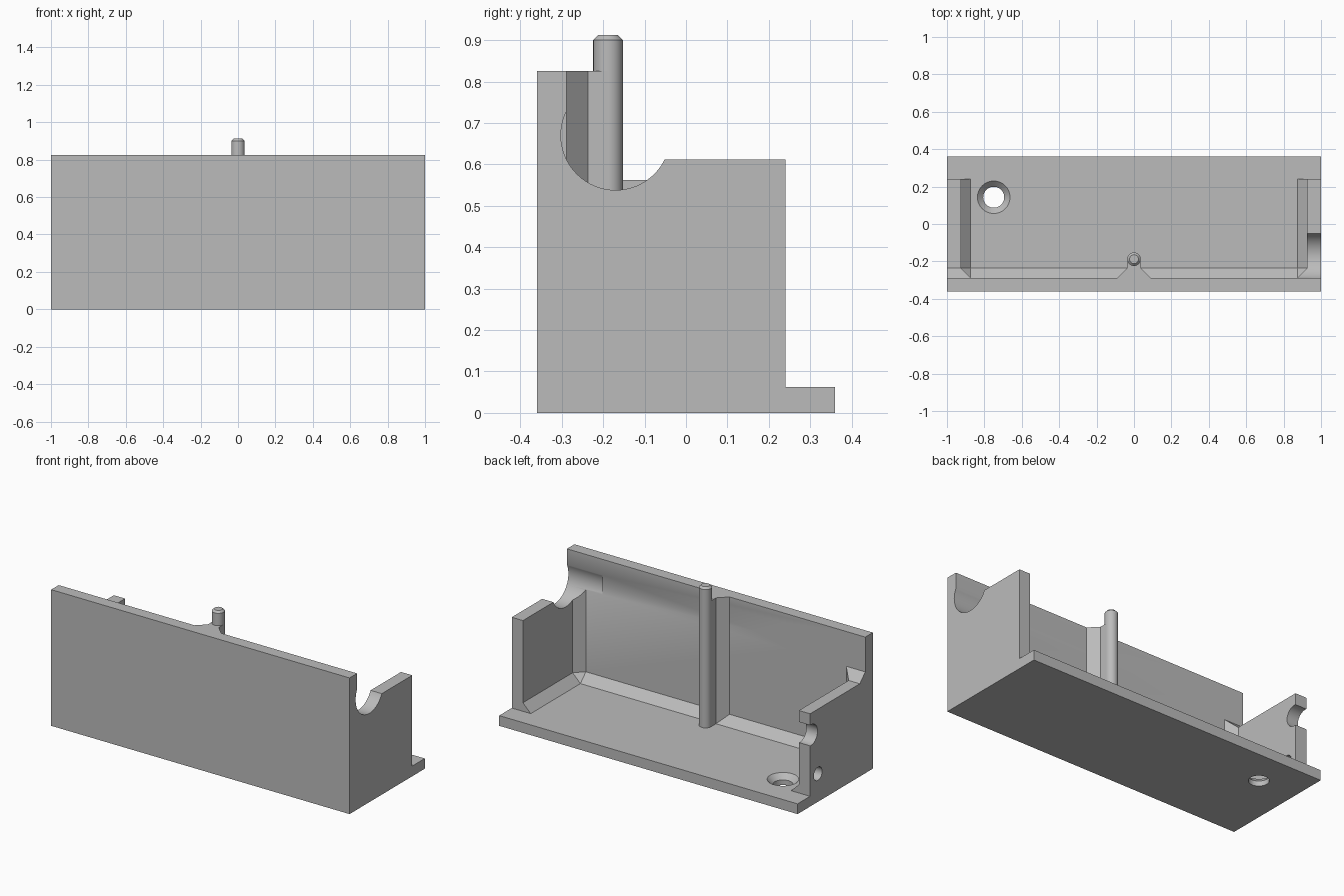
import bpy, bmesh
from math import radians
from mathutils import Matrix, Vector

if "Cube" in bpy.data.objects:
    bpy.data.objects.remove(bpy.data.objects["Cube"], do_unlink=True)

GREY = bpy.data.materials.new("plain grey")
GREY.use_nodes = True
GREY.diffuse_color = (0.5, 0.5, 0.5, 1)
GREY.node_tree.nodes["Principled BSDF"].inputs["Base Color"].default_value = (0.5, 0.5, 0.5, 1)


def finish(name, bm):
    bmesh.ops.recalc_face_normals(bm, faces=bm.faces)
    mesh = bpy.data.meshes.new(name)
    bm.to_mesh(mesh)
    bm.free()
    mesh.materials.append(GREY)
    obj = bpy.data.objects.new(name, mesh)
    bpy.context.collection.objects.link(obj)
    return obj


def prism(name, points, direction):
    """Extrude a closed polygon along a direction."""
    bm = bmesh.new()
    face = bm.faces.new([bm.verts.new(p) for p in points])
    new = bmesh.ops.extrude_face_region(bm, geom=[face])["geom"]
    bmesh.ops.translate(bm, vec=direction,
                        verts=[g for g in new if isinstance(g, bmesh.types.BMVert)])
    return finish(name, bm)


def cone(name, centre, r1, r2, depth, axis="Z"):
    bm = bmesh.new()
    turn = Matrix.Rotation(radians(90), 4, "Y") if axis == "X" else Matrix()
    bmesh.ops.create_cone(bm, cap_ends=True, segments=64, radius1=r1, radius2=r2,
                          depth=depth, matrix=Matrix.Translation(centre) @ turn)
    return finish(name, bm)


def activate(obj):
    bpy.ops.object.select_all(action="DESELECT")
    obj.select_set(True)
    bpy.context.view_layer.objects.active = obj


def cut(obj, cutter):
    cutter.hide_render = True
    mod = obj.modifiers.new("cut", "BOOLEAN")
    mod.operation = "DIFFERENCE"
    mod.solver = "EXACT"
    mod.object = cutter
    activate(obj)
    bpy.ops.object.modifier_apply(modifier=mod.name)
    bpy.data.objects.remove(cutter, do_unlink=True)


def smooth(obj):
    activate(obj)
    bpy.ops.object.shade_smooth_by_angle(angle=radians(30))


FRONT, INNER, WALL_END, BACK = -0.36, -0.288, 0.24, 0.36
FLOOR, TOP, CH = 0.062, 0.825, 0.052
RIGHT_TOP, LEFT_TOP = 0.612, 0.562

# Bracket body: side profile with base ledge, side wall height and front wall
profile = [(FRONT, 0), (BACK, 0), (BACK, FLOOR), (WALL_END, FLOOR), (WALL_END, RIGHT_TOP),
           (INNER + CH, RIGHT_TOP), (INNER, RIGHT_TOP + CH), (INNER, TOP), (FRONT, TOP)]
body = prism("bracket_body", [(-1, y, z) for y, z in profile], (2, 0, 0))

# Lower the wall at -x
lower = [(0.3, LEFT_TOP), (INNER + CH, LEFT_TOP), (INNER, LEFT_TOP + CH), (INNER, 0.75), (0.3, 0.75)]
cut(body, prism("wall_cutter", [(-1.1, y, z) for y, z in lower], (0.6, 0, 0)))

# Open cavity with chamfered floor and corner edges
bm = bmesh.new()
size = Vector((1.85, 0.6, 0.9))
bmesh.ops.create_cube(bm, size=1, matrix=Matrix.Translation(
    (0, INNER + size.y / 2, FLOOR + size.z / 2)) @ Matrix.Diagonal(size).to_4x4())


def chamfered(edge):
    a, b = (v.co for v in edge.verts)
    mid = (a + b) / 2
    at_floor = mid.z < FLOOR + 0.01 and mid.y < INNER + 0.5
    corner = abs(a.z - b.z) > 0.5 and mid.y < INNER + 0.01
    return at_floor or corner


bmesh.ops.bevel(bm, geom=[e for e in bm.edges if chamfered(e)], offset=CH,
                offset_type="OFFSET", segments=1, affect="EDGES")
cut(body, finish("cavity_cutter", bm))

# Round saddle at +x, notch and small hole at -x
cut(body, cone("saddle_cutter", (0.93, -0.17, 0.67), 0.132, 0.132, 0.34, "X"))
cut(body, cone("notch_cutter", (-0.97, 0.232, 0.43), 0.063, 0.063, 0.2, "X"))
cut(body, cone("side_hole_cutter", (-0.97, 0.165, 0.17), 0.04, 0.04, 0.2, "X"))

# Countersunk hole in the base
cut(body, cone("hole_cutter", (-0.75, 0.143, 0), 0.056, 0.056, 0.3))
cut(body, cone("countersink_cutter", (-0.75, 0.143, FLOOR - 0.012), 0.05, 0.1, 0.05))
smooth(body)

# Flared rib holding the pin to the front wall
half = [(0.09, INNER), (0.036, INNER + CH), (0.036, -0.188)]
outline = half + [(-x, y) for x, y in reversed(half)]
prism("pin_rib", [(x, y, FLOOR) for x, y in outline], (0, 0, TOP - FLOOR))

# Upright pin with chamfered tip
bm = bmesh.new()
bmesh.ops.create_cone(bm, cap_ends=True, segments=48, radius1=0.036, radius2=0.036,
                      depth=0.85, matrix=Matrix.Translation((0, -0.188, 0.487)))
tip = [e for e in bm.edges if all(v.co.z > 0.9 for v in e.verts)]
bmesh.ops.bevel(bm, geom=tip, offset=0.012, segments=1, affect="EDGES")
smooth(finish("pin", bm))
